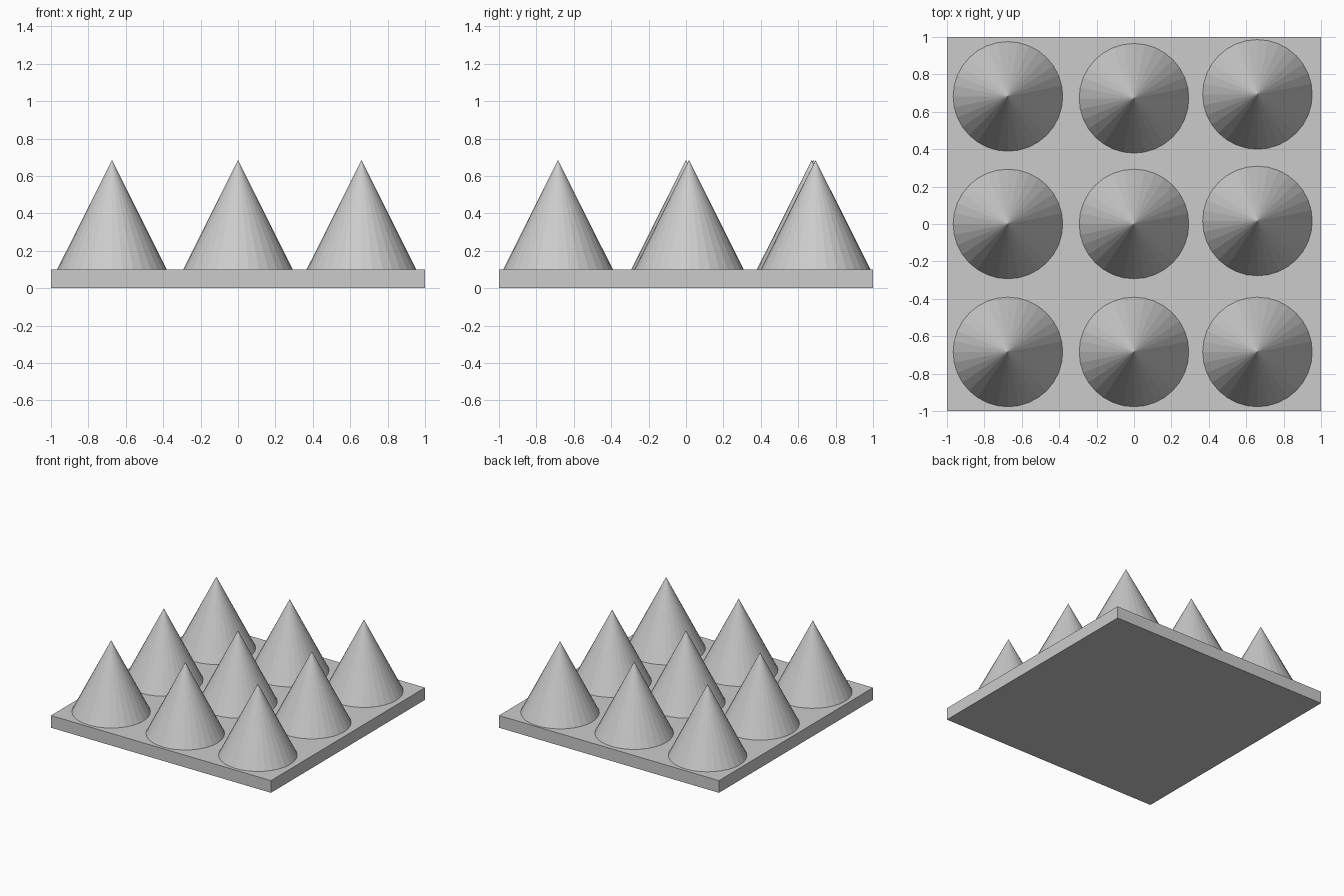
import bpy

if "Cube" in bpy.data.objects:
    bpy.data.objects.remove(bpy.data.objects["Cube"])

PLATE_H = 0.10
CONE_R = 0.293
CONE_H = 0.585

# base plate
bpy.ops.mesh.primitive_cube_add(size=1, location=(0, 0, PLATE_H / 2))
plate = bpy.context.object
plate.name = "base_plate"
plate.scale = (2, 2, PLATE_H)
bpy.ops.object.transform_apply(location=False, rotation=False, scale=True)

# columns of spikes: x, then y of front, middle and back spike (hand-placed, slightly uneven)
columns = {
    "left": (-0.674, (-0.684, 0.0, 0.682)),
    "centre": (0.0, (-0.684, 0.0, 0.672)),
    "right": (0.660, (-0.684, 0.016, 0.693)),
}

# cone spikes
for column, (x, ys) in columns.items():
    for row, y in zip(("front", "middle", "back"), ys):
        bpy.ops.mesh.primitive_cone_add(
            vertices=32, radius1=CONE_R, radius2=0, depth=CONE_H,
            location=(x, y, PLATE_H + CONE_H / 2))
        bpy.context.object.name = f"cone_{row}_{column}"
